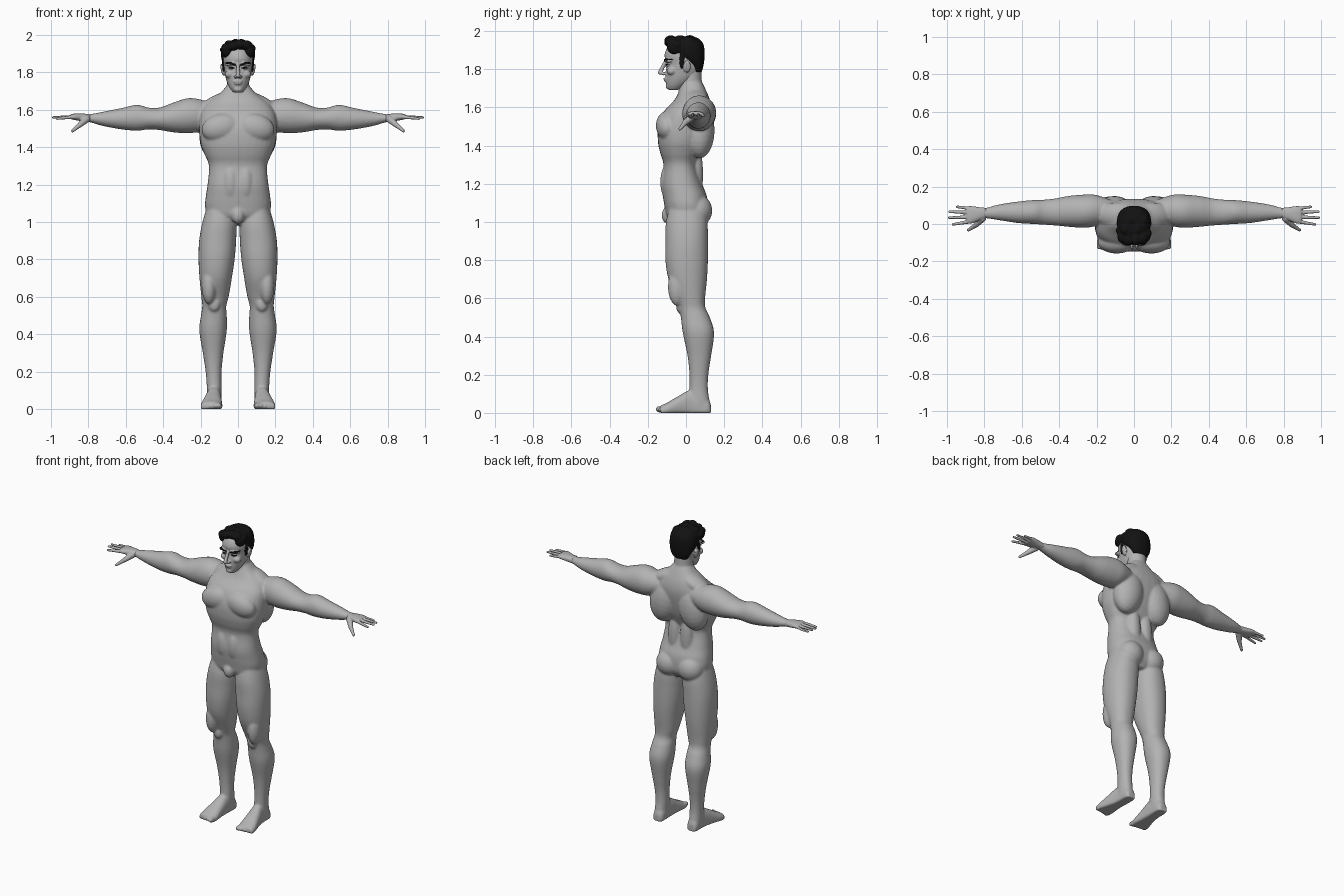
import bpy, bmesh, math
from mathutils import Matrix, Vector


def material(name, rgb):
    m = bpy.data.materials.new(name)
    m.diffuse_color = (*rgb, 1)
    return m


SKIN = material("skin grey", (0.45, 0.45, 0.45))
HAIR = material("hair black", (0.006, 0.006, 0.006))


def loft(bm, axis, stations, power=2.0, floor=False, n=32, sub=4):
    """Skin rings (t, a0, a1, b0, b1) along an axis, eased by a spline."""
    rows = []
    for i in range(len(stations) - 1):
        p = [Vector(stations[min(max(i + k, 0), len(stations) - 1)]) for k in (-1, 0, 1, 2)]
        for s in range(sub):
            t = s / sub
            rows.append(0.5 * (2 * p[1] + (p[2] - p[0]) * t + (2 * p[0] - 5 * p[1] + 4 * p[2] - p[3]) * t * t
                               + (3 * p[1] - p[0] - 3 * p[2] + p[3]) * t ** 3))
    rows.append(Vector(stations[-1]))
    rings = []
    for t, a0, a1, b0, b1 in rows:
        ring = []
        for k in range(n):
            c, s = math.cos(math.tau * k / n), math.sin(math.tau * k / n)
            a = (a0 + a1) / 2 + (a1 - a0) / 2 * math.copysign(abs(c) ** (2 / power), c)
            b = (b0 + b1) / 2 + (b1 - b0) / 2 * math.copysign(abs(s) ** (2 / power), s)
            if floor:
                b = max(b, 0)
            ring.append(bm.verts.new([(t, a, b), (a, t, b), (a, b, t)][axis]))
        rings.append(ring)
    faces = [bm.faces.new((r[k], r[(k + 1) % n], q[(k + 1) % n], q[k]))
             for r, q in zip(rings, rings[1:]) for k in range(n)]
    faces += [bm.faces.new(rings[0]), bm.faces.new(rings[-1])]
    bmesh.ops.recalc_face_normals(bm, faces=faces)


def blob(bm, centre, radii, tilt=0, axis='Y'):
    m = Matrix.Translation(centre) @ Matrix.Rotation(tilt, 4, axis) @ Matrix.Diagonal((*radii, 1))
    bmesh.ops.create_icosphere(bm, subdivisions=3, radius=1, matrix=m)


def finger(bm, p, q, r0, r1, steps=14):
    for i in range(steps + 1):
        t = i / steps
        r = r0 + (r1 - r0) * t
        blob(bm, Vector(p).lerp(Vector(q), t), (r, r, r))


def mirror(bm):
    new = bmesh.ops.duplicate(bm, geom=bm.verts[:] + bm.edges[:] + bm.faces[:])["geom"]
    for v in [g for g in new if isinstance(g, bmesh.types.BMVert)]:
        v.co.x *= -1
    bmesh.ops.reverse_faces(bm, faces=[g for g in new if isinstance(g, bmesh.types.BMFace)])


def finish(bm, name, mat, voxel=0, smooth=0):
    me = bpy.data.meshes.new(name)
    bm.to_mesh(me)
    bm.free()
    me.materials.append(mat)
    for f in me.polygons:
        f.use_smooth = True
    ob = bpy.data.objects.new(name, me)
    bpy.context.collection.objects.link(ob)
    if voxel:
        r = ob.modifiers.new("fuse", 'REMESH')
        r.mode, r.voxel_size, r.use_smooth_shade = 'VOXEL', voxel, True
        s = ob.modifiers.new("soften", 'SMOOTH')
        s.factor, s.iterations = 0.5, smooth
    return ob


# Body: legs, feet, arms and paired muscles, then the torso and neck
bm = bmesh.new()
loft(bm, 2, [(1.10, .04, .16, -.08, .09), (1.0, .010, .19, -.105, .112), (.9, .010, .208, -.108, .115),
             (.8, .018, .211, -.108, .115), (.7, .033, .206, -.092, .11), (.6, .05, .196, -.05, .10),
             (.55, .063, .191, -.035, .102), (.5, .06, .198, -.027, .125), (.42, .06, .207, -.017, .147),
             (.3, .078, .188, .008, .132), (.2, .088, .173, .018, .117), (.12, .088, .167, .018, .115),
             (.05, .09, .167, .01, .125), (.01, .095, .162, .02, .12)], 2.2)
loft(bm, 1, [(.13, .105, .15, -.02, .045), (.11, .09, .163, -.03, .08), (.03, .088, .168, -.03, .12),
             (-.04, .086, .185, -.02, .088), (-.10, .083, .2, -.02, .053), (-.135, .088, .198, -.015, .038)],
     2.3, floor=True)
for k in range(5):
    r = .017 - .002 * k
    blob(bm, (.101 + .022 * k, -.136 + .007 * k, r + .002), (r * .85, .027, r))
loft(bm, 0, [(.10, .03, .12, 1.53, 1.62), (.2, -.01, .155, 1.485, 1.655), (.27, -.02, .157, 1.475, 1.662),
             (.35, -.015, .15, 1.48, 1.637), (.42, -.008, .137, 1.492, 1.612), (.48, -.004, .13, 1.495, 1.612),
             (.54, 0, .128, 1.488, 1.627), (.62, .005, .12, 1.495, 1.61), (.72, .02, .105, 1.513, 1.59),
             (.79, .03, .087, 1.533, 1.577), (.83, .028, .087, 1.54, 1.575)])
blob(bm, (.092, -.098, 1.505), (.105, .06, .075), .25)       # chest
blob(bm, (.105, .07, 1.48), (.10, .08, .15), -.2)            # upper back
blob(bm, (.045, .05, 1.25), (.045, .04, .16))                # lower back
blob(bm, (.08, .06, 1.06), (.085, .078, .085))               # buttock
blob(bm, (.04, -.09, 1.21), (.045, .045, .10))               # abdomen
blob(bm, (.155, -.045, .66), (.04, .05, .10))                # thigh
blob(bm, (.128, -.03, .56), (.032, .022, .04))               # kneecap
blob(bm, (.10, .05, 1.64), (.12, .065, .045), .4)            # shoulder slope
mirror(bm)
loft(bm, 2, [(.985, -.05, .05, -.06, .08), (1.03, -.155, .155, -.10, .11), (1.08, -.176, .176, -.112, .115),
             (1.14, -.172, .172, -.122, .108), (1.2, -.163, .163, -.128, .085), (1.3, -.155, .155, -.118, .058),
             (1.36, -.178, .178, -.135, .08), (1.42, -.2, .2, -.147, .105), (1.5, -.208, .208, -.145, .125),
             (1.58, -.2, .2, -.115, .135), (1.64, -.16, .16, -.06, .125), (1.69, -.095, .095, -.035, .105),
             (1.73, -.06, .06, -.022, .085)], 2.4)
loft(bm, 2, [(1.58, -.08, .08, -.04, .1), (1.66, -.07, .07, -.042, .1), (1.72, -.06, .06, -.035, .085),
             (1.80, -.058, .058, -.03, .08)])
blob(bm, (0, -.095, 1.035), (.035, .033, .045))              # groin
finish(bm, "body", SKIN, .0065, 7)

# Hands: palm, four fingers and a thumb on each side
bm = bmesh.new()
loft(bm, 0, [(.79, .032, .086, 1.535, 1.576), (.83, .018, .09, 1.538, 1.58), (.87, .002, .096, 1.545, 1.58),
             (.895, .003, .094, 1.55, 1.576)], 2.4)
for y, tip, r in ((.012, (.968, -.002, 1.553), .0105), (.037, (.988, .034, 1.559), .011),
                  (.062, (.986, .065, 1.56), .0105), (.084, (.947, .092, 1.556), .0095)):
    finger(bm, (.88, y, 1.562), tip, r, .0075)
finger(bm, (.81, .03, 1.55), (.845, -.005, 1.52), .02, .0145)
finger(bm, (.845, -.005, 1.52), (.885, -.032, 1.487), .0135, .0085)
mirror(bm)
finish(bm, "hands", SKIN, .004, 3)

# Head: ears, cheeks and brow ridge in pairs, then skull, nose, lips and chin
bm = bmesh.new()
blob(bm, (.083, .005, 1.815), (.009, .02, .034), .2)
blob(bm, (.043, -.075, 1.79), (.028, .026, .022))
blob(bm, (.036, -.09, 1.847), (.036, .024, .011), .15)
blob(bm, (.034, -.088, 1.823), (.016, .016, .009))
blob(bm, (.012, -.117, 1.777), (.010, .013, .009))
mirror(bm)
loft(bm, 2, [(1.692, -.025, .025, -.09, -.04), (1.715, -.043, .043, -.102, .0), (1.75, -.06, .06, -.106, .05),
             (1.79, -.07, .07, -.106, .078), (1.83, -.076, .076, -.10, .085), (1.87, -.078, .078, -.113, .085),
             (1.91, -.072, .072, -.10, .08), (1.945, -.045, .045, -.07, .05)], 2.2)
finger(bm, (0, -.108, 1.84), (0, -.136, 1.783), .009, .012)
blob(bm, (0, -.107, 1.751), (.025, .012, .006))
blob(bm, (0, -.105, 1.74), (.021, .012, .006))
blob(bm, (0, -.09, 1.71), (.024, .016, .016))
head = finish(bm, "head", SKIN, .0045, 3)

# Hair: cropped cap, nape, sideburns and swept locks over the forehead
bm = bmesh.new()
for s in (-1, 1):
    blob(bm, (s * .076, -.022, 1.845), (.009, .014, .045))
    blob(bm, (s * .06, -.055, 1.915), (.03, .045, .038))
loft(bm, 2, [(1.785, -.05, .05, .035, .082), (1.82, -.07, .07, .02, .092), (1.86, -.086, .086, -.035, .097),
             (1.90, -.091, .091, -.075, .097), (1.935, -.085, .085, -.09, .09), (1.96, -.062, .062, -.075, .068),
             (1.972, -.03, .03, -.045, .035)], 2.2)
for x, y, z, r in ((-.06, -.07, 1.93, .030), (-.028, -.083, 1.94, .029), (.012, -.08, 1.951, .031),
                   (.045, -.074, 1.945, .031), (.068, -.05, 1.93, .027), (-.045, -.03, 1.948, .028),
                   (.02, -.03, 1.953, .03), (-.01, .02, 1.955, .028), (.05, .02, 1.945, .03),
                   (-.075, -.035, 1.92, .022)):
    blob(bm, (x, y, z), (r, r * 1.1, r * .85), .3)
finish(bm, "hair", HAIR, .005, 2)

# Eyebrows and eye lines: thin strips laid onto the face
for name, x0, x1, z0, rise, thick in (("eyebrows", .013, .066, 1.839, .011, .0055), ("eyes", .020, .050, 1.823, .001, .004)):
    bm = bmesh.new()
    for s in (-1, 1):
        cols = []
        for i in range(13):
            t = i / 12
            x, z = s * (x0 + (x1 - x0) * t), z0 + rise * math.sin(t * 2.2)
            h = thick * (.3 + .7 * math.sin(math.pi * (.15 + .8 * t)))
            cols.append([bm.verts.new((x, -.2, z + h * k)) for k in (-1, 0, 1)])
        for a, b in zip(cols, cols[1:]):
            for k in (0, 1):
                quad = (a[k], b[k], b[k + 1], a[k + 1])
                bm.faces.new(quad if s > 0 else quad[::-1])
    ob = finish(bm, name, HAIR)
    w = ob.modifiers.new("lay on face", 'SHRINKWRAP')
    w.target, w.wrap_method, w.offset = head, 'PROJECT', .002
    w.use_project_y, w.use_positive_direction, w.use_negative_direction = True, True, False
    t = ob.modifiers.new("thickness", 'SOLIDIFY')
    t.thickness, t.offset = .003, 0
